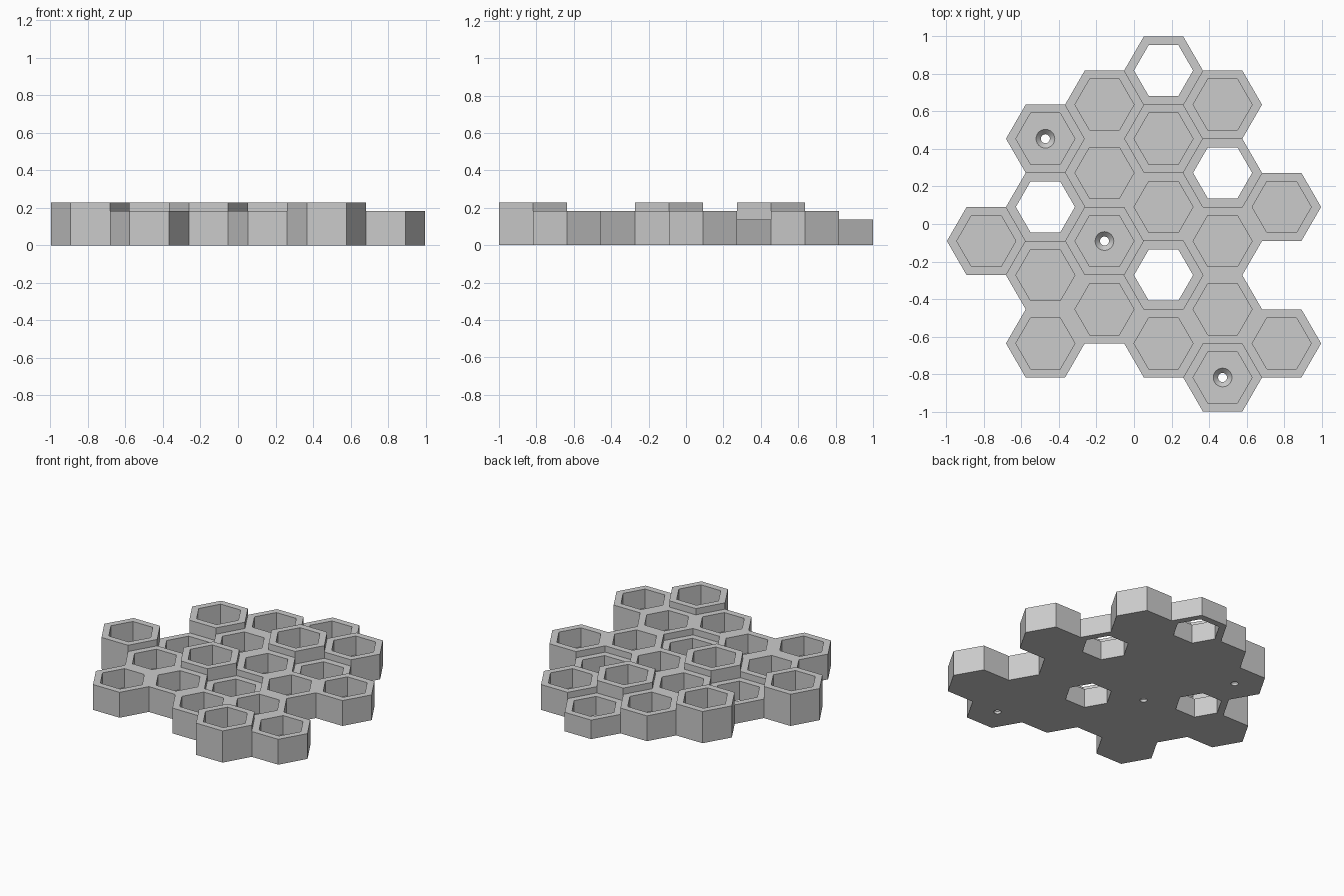
import bpy
import bmesh
from math import cos, sin, pi, sqrt

cube = bpy.data.objects.get("Cube")
if cube:
    bpy.data.objects.remove(cube)

# Main dimensions
APOTHEM = 1 / 5.5
RADIUS = 2 * APOTHEM / sqrt(3)
STEP = APOTHEM / 4              # wall thickness, floor thickness and height step
INNER = (APOTHEM - STEP) * 2 / sqrt(3)
HOLE, SINK = 0.024, 0.05
ROUND = 24

# One string per column, from front to back:
# L = low open cell, M = middle cup, T = tall cup, S = tall cup with screw hole
COLUMNS = ["....T", ".M.M.L.S", "..M.S.M.M", ".M.L.M.T.L", "S.M.M.L.M", ".M...M"]
HEIGHT = {"L": 3 * STEP, "M": 4 * STEP, "T": 5 * STEP, "S": 5 * STEP}
SIDES = [(1, 1), (0, 2), (-1, 1), (-1, -1), (0, -2), (1, -1)]

cells = {(c, r): kind for c, text in enumerate(COLUMNS)
         for r, kind in enumerate(text) if kind != "."}

bm = bmesh.new()


def loop(x, y, radius, z, n=6):
    return [bm.verts.new((x + radius * cos(2 * pi * i / n),
                          y + radius * sin(2 * pi * i / n), z)) for i in range(n)]


def bridge(a, b, smooth=False):
    """Join two loops whose point counts divide each other."""
    n = min(len(a), len(b))

    def part(ring, s):
        k = len(ring) // n
        return [ring[(s * k + i) % len(ring)] for i in range(k + 1)]

    for s in range(n):
        bm.faces.new(part(a, s) + part(b, s)[::-1]).smooth = smooth


for (c, r), kind in cells.items():
    x, y = (c - 2.5) * 1.5 * RADIUS, (r - 4.5) * APOTHEM
    top = HEIGHT[kind]

    # Rim, inner wall and underside
    rim = loop(x, y, RADIUS, top)
    lip = loop(x, y, INNER, top)
    base = loop(x, y, RADIUS, 0)
    floor = loop(x, y, INNER, 0 if kind == "L" else STEP)
    bridge(rim, lip)
    bridge(lip, floor)
    if kind == "L":
        bridge(floor, base)
    elif kind == "S":
        # Countersunk screw hole
        sink = loop(x, y, SINK, STEP, ROUND)
        neck = loop(x, y, HOLE, STEP * 0.4, ROUND)
        exit_ring = loop(x, y, HOLE, 0, ROUND)
        bridge(floor, sink)
        bridge(sink, neck, True)
        bridge(neck, exit_ring, True)
        bridge(exit_ring, base)
    else:
        bm.faces.new(floor)
        bm.faces.new(base[::-1])

    # Outer walls, only where they rise above the neighbouring cell
    for i, (dc, dr) in enumerate(SIDES):
        low = HEIGHT.get(cells.get((c + dc, r + dr)), 0)
        if low < top:
            j = (i + 1) % 6
            foot = [bm.verts.new((rim[k].co.x, rim[k].co.y, low)) for k in (i, j)]
            bm.faces.new(foot + [rim[j], rim[i]])

bmesh.ops.remove_doubles(bm, verts=bm.verts, dist=0.0005)
mesh = bpy.data.meshes.new("hexagon_tray")
bm.to_mesh(mesh)
bm.free()

tray = bpy.data.objects.new("hexagon_tray", mesh)
bpy.context.collection.objects.link(tray)

# Plain grey plastic
grey = bpy.data.materials.new("light_grey")
grey.use_nodes = True
colour = (0.6, 0.6, 0.6, 1)
grey.diffuse_color = colour
grey.node_tree.nodes["Principled BSDF"].inputs["Base Color"].default_value = colour
mesh.materials.append(grey)

# Smooth hole walls, sharp edges elsewhere
bpy.context.view_layer.objects.active = tray
tray.select_set(True)
bpy.ops.object.shade_smooth_by_angle(angle=pi / 6)
